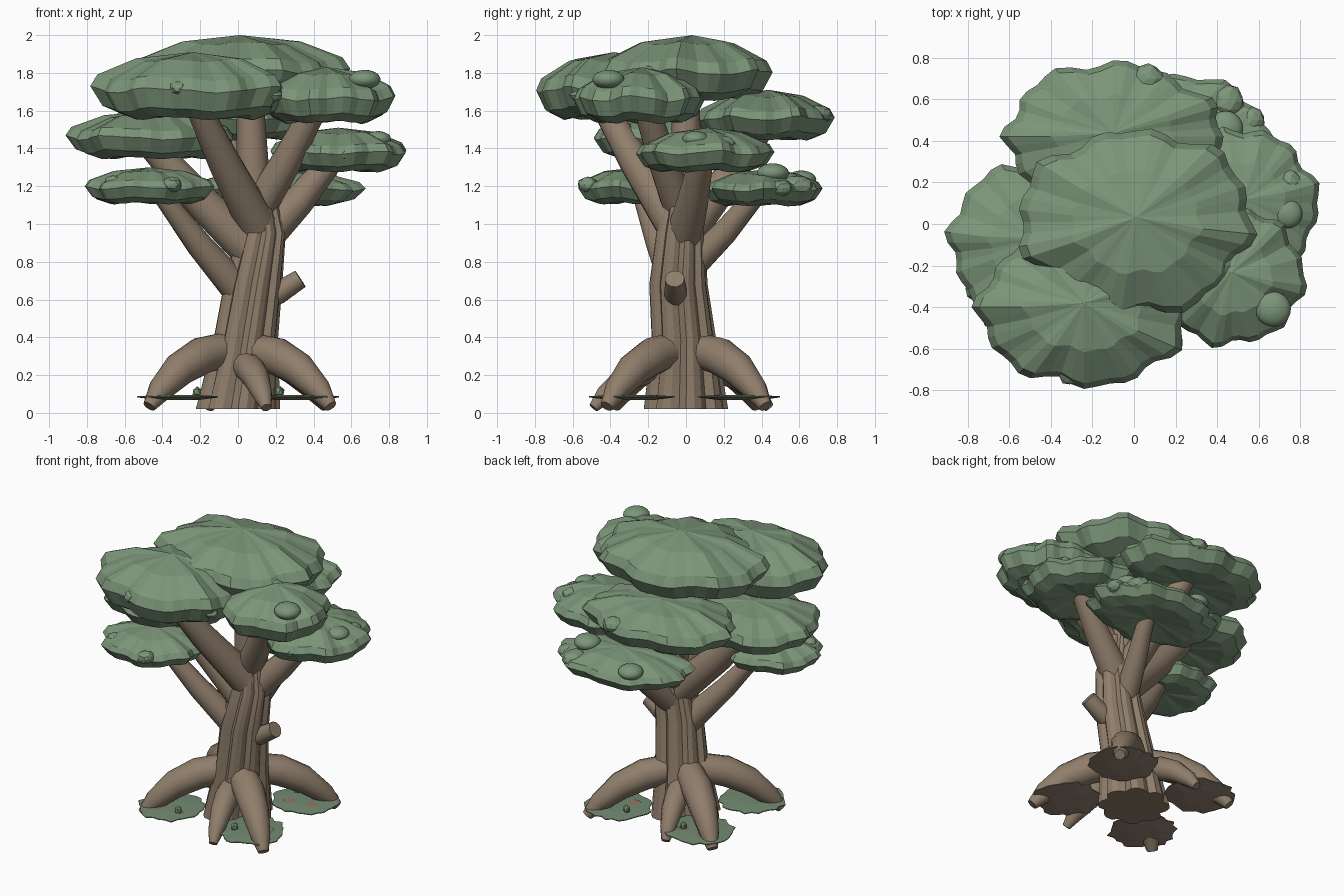
import bpy, bmesh, math, random
from mathutils import Vector

random.seed(7)
old = bpy.data.objects.get("Cube")
if old:
    bpy.data.objects.remove(old, do_unlink=True)


def material(name, rgb):
    m = bpy.data.materials.new(name)
    m.use_nodes = True
    m.diffuse_color = (*rgb, 1)
    bsdf = m.node_tree.nodes["Principled BSDF"]
    bsdf.inputs["Base Color"].default_value = (*rgb, 1)
    bsdf.inputs["Roughness"].default_value = 0.9
    return m


leaf = material("leaf green", (0.2, 0.3, 0.19))
bark = material("bark brown", (0.275, 0.207, 0.147))
grass = material("grass green", (0.17, 0.26, 0.17))
soil = material("soil brown", (0.3, 0.225, 0.17))
dirt = material("bare earth", (0.28, 0.19, 0.125))


def finish(bm, name, mats, angle=None):
    """Turn a bmesh into a named object, optionally smooth by angle."""
    bmesh.ops.recalc_face_normals(bm, faces=bm.faces)
    me = bpy.data.meshes.new(name)
    bm.to_mesh(me)
    bm.free()
    for m in mats:
        me.materials.append(m)
    ob = bpy.data.objects.new(name, me)
    bpy.context.collection.objects.link(ob)
    if angle:
        bpy.ops.object.select_all(action='DESELECT')
        ob.select_set(True)
        bpy.context.view_layer.objects.active = ob
        bpy.ops.object.shade_smooth_by_angle(angle=math.radians(angle))
    return ob


def loft(bm, rings):
    """Skin a list of point rings; a ring of one point closes to a tip."""
    loops = [[bm.verts.new(p) for p in r] for r in rings]
    for a, b in zip(loops, loops[1:]):
        n = max(len(a), len(b))
        for i in range(n):
            j = (i + 1) % n
            if len(a) == 1:
                bm.faces.new((a[0], b[i], b[j]))
            elif len(b) == 1:
                bm.faces.new((a[i], a[j], b[0]))
            else:
                bm.faces.new((a[i], a[j], b[j], b[i]))
    for end in (loops[0], loops[-1]):
        if len(end) > 2:
            bm.faces.new(end)


def tube(name, path, radii, sides=12):
    """Tapered limb following a few points."""
    pts = [Vector(p) for p in path]
    rings = []
    for i, (p, r) in enumerate(zip(pts, radii)):
        d = (pts[min(i + 1, len(pts) - 1)] - pts[max(i - 1, 0)]).normalized()
        u = d.cross(Vector((0.3, 0.2, 1))).normalized()
        v = d.cross(u)
        ring = []
        for k in range(sides):
            t = math.tau * k / sides
            ring.append(p + (u * math.cos(t) + v * math.sin(t)) * r)
        rings.append(ring)
    bm = bmesh.new()
    loft(bm, rings)
    return finish(bm, name, [bark], 35)


# Fluted, leaning trunk
TRUNK = [(0, 0, 0.02, 0.215), (0.04, -0.01, 0.38, 0.165), (0.08, -0.04, 0.68, 0.15),
         (0.125, -0.03, 0.95, 0.125), (0.11, -0.02, 1.2, 0.08)]
bm = bmesh.new()
loft(bm, [[(x + r * f * math.cos(t), y + r * f * math.sin(t), z)
           for k in range(32)
           for t in [math.tau * k / 32 + z * 0.2]
           for f in [(1.04, 1.06, 1.0, 0.88)[k % 4]]]
          for x, y, z, r in TRUNK])
finish(bm, "trunk", [bark], 20)

# Branches reaching into the foliage, plus a sawn stub
BRANCHES = {
    "top_branch": ((0.09, 0, 1.0), (0.06, 0, 1.78), 0.095, 0.065),
    "front_branch": ((0.1, -0.06, 1.0), (-0.25, -0.48, 1.7), 0.105, 0.06),
    "left_branch": ((0.09, -0.03, 0.84), (-0.5, -0.09, 1.46), 0.11, 0.07),
    "low_left_branch": ((0.03, -0.03, 0.62), (-0.44, -0.25, 1.2), 0.09, 0.045),
    "back_branch": ((0.09, 0, 0.95), (-0.08, 0.42, 1.54), 0.1, 0.065),
    "right_branch": ((0.09, -0.02, 1.05), (0.44, -0.23, 1.68), 0.09, 0.065),
    "mid_right_branch": ((0.11, -0.02, 0.9), (0.53, 0.09, 1.38), 0.1, 0.06),
    "low_back_branch": ((0.08, 0, 0.75), (0.22, 0.41, 1.2), 0.08, 0.05),
    "stub_branch": ((0.1, -0.05, 0.6), (0.33, -0.06, 0.71), 0.065, 0.052),
}
for name, (a, b, r0, r1) in BRANCHES.items():
    a, b = Vector(a), Vector(b)
    mid = a.lerp(b, 0.5) - Vector((0, 0, 0.02))
    tube(name, (a, mid, b), (r0, (r0 + r1) * 0.52, r1))

# Arching roots: four large ones and two lower, slimmer ones
ROOT_TIPS = [(0.47, 0.42, 1), (-0.47, -0.38, 1), (0.15, -0.49, 0.78),
             (0.49, -0.42, 1), (-0.47, 0.38, 1), (-0.15, 0.44, 0.78)]
ARCH = [(0.1, 0.34, 0.09), (0.42, 0.3, 0.1), (0.66, 0.23, 0.09),
        (0.88, 0.12, 0.065), (1.0, 0.035, 0.035)]
for x, y, s in ROOT_TIPS:
    tube("root", [(x * f, y * f, z * s) for f, z, _ in ARCH], [r * s for _, _, r in ARCH])

# Lobed foliage pads: pleated dome, steep rim, rounded underside
PROFILE = [(0.35, 0.06), (0.66, 0.0), (0.88, 0.13), (1.0, 0.42), (0.93, 0.6), (0.55, 0.87)]
PADS = {
    "top_foliage": (0.01, 0.01, 1.66, 2.0, 0.57, 0.45),
    "front_foliage": (-0.24, -0.4, 1.56, 1.91, 0.51, 0.39),
    "back_foliage": (-0.1, 0.42, 1.45, 1.71, 0.53, 0.36),
    "right_foliage": (0.47, -0.25, 1.54, 1.83, 0.35, 0.34),
    "mid_right_foliage": (0.53, 0.1, 1.28, 1.51, 0.36, 0.36),
    "left_foliage": (-0.46, -0.09, 1.35, 1.6, 0.44, 0.39),
    "low_left_foliage": (-0.47, -0.27, 1.11, 1.3, 0.34, 0.3),
    "low_back_foliage": (0.19, 0.41, 1.1, 1.29, 0.47, 0.31),
}
SEG = 48
for name, (x, y, z0, z1, rx, ry) in PADS.items():
    p, q, s = (random.uniform(0, math.tau) for _ in range(3))

    def lobe(t):
        return (0.98 + 0.04 * math.cos(12 * t + p) + 0.035 * math.cos(7 * t + q)
                + 0.02 * math.cos(3 * t + s))

    h = z1 - z0
    rings = [[(x, y, z0 + h * 0.15)]]
    for f, g in PROFILE:
        ring = []
        for k in range(SEG):
            t = math.tau * k / SEG
            r = f * lobe(t)
            wave = 0.04 * h * math.cos(5 * t + q) + 0.3 * h * (lobe(t) - 0.97)
            ring.append((x + rx * r * math.cos(t), y + ry * r * math.sin(t), z0 + h * g + wave * f))
        rings.append(ring)
    rings.append([(x, y + 0.05 * ry, z1)])
    bm = bmesh.new()
    loft(bm, rings)
    finish(bm, name, [leaf])


def clump(name, x, y, z, r, detail, mat, squash=0.7):
    bm = bmesh.new()
    bmesh.ops.create_icosphere(bm, subdivisions=detail, radius=r)
    for v in bm.verts:
        v.co.z *= squash
        if detail < 3:
            v.co *= random.uniform(0.92, 1.06)
        v.co += Vector((x, y, z))
    finish(bm, name, [mat], 40 if detail > 2 else None)


# Round leaf balls and small rough clumps on the pads
for x, y, z, r in [(0.67, -0.41, 1.765, 0.085), (0.74, 0.05, 1.45, 0.07),
                   (0.44, 0.46, 1.27, 0.085), (0.0, 0.61, 1.235, 0.08)]:
    clump("leaf_ball", x, y, z, r, 3, leaf, 0.6)
for x, y, z, r in [(-0.79, 0.02, 1.45, 0.055), (-0.49, 0.05, 1.8, 0.035),
                   (-0.31, -0.72, 1.72, 0.055), (0.19, -0.57, 1.68, 0.045),
                   (0.41, -0.2, 1.79, 0.07), (0.37, 0.2, 1.84, 0.04),
                   (0.07, 0.7, 1.58, 0.07), (0.75, 0.2, 1.42, 0.06),
                   (0.64, -0.12, 1.68, 0.06), (-0.66, -0.42, 1.22, 0.05),
                   (-0.35, -0.52, 1.21, 0.055), (0.57, 0.5, 1.19, 0.06),
                   (0.45, 0.59, 1.2, 0.08), (0.28, -0.42, 1.67, 0.05),
                   (0.55, -0.19, 1.37, 0.05)]:
    clump("leaf_clump", x, y, z, r, 2, leaf, 0.75)

# Ragged turf patches with soil undersides, earth spots and tufts
for x, y in [(0.32, 0.28), (-0.31, -0.29), (0.31, -0.29), (-0.31, 0.28)]:
    rings = []
    jag = [random.uniform(0.92, 1.1) for _ in range(32)]
    for f, z in [(0.5, 0.068), (1, 0.082), (1, 0.088), (0.5, 0.095)]:
        ring = []
        for k in range(32):
            t, r = math.tau * k / 32, 0.21 * f * jag[k]
            ring.append((x + r * math.cos(t), y + r * math.sin(t), z))
        rings.append(ring)
    bm = bmesh.new()
    loft(bm, rings)
    turf = finish(bm, "turf_patch", [grass, soil])
    for poly in turf.data.polygons:
        poly.material_index = 1 if poly.normal.z < -0.2 else 0
    side = math.copysign(1, x * y)
    for dx, dy in [(0.09, -0.05 * side), (-0.06, -0.08 * side)]:
        bm = bmesh.new()
        bmesh.ops.create_circle(bm, cap_ends=True, segments=10, radius=0.04)
        bmesh.ops.translate(bm, verts=bm.verts, vec=(x + dx, y + dy, 0.097))
        finish(bm, "earth_spot", [dirt])
    clump("grass_tuft", x * 0.7, y * 1.2, 0.11, 0.025, 1, grass, 1.2)
